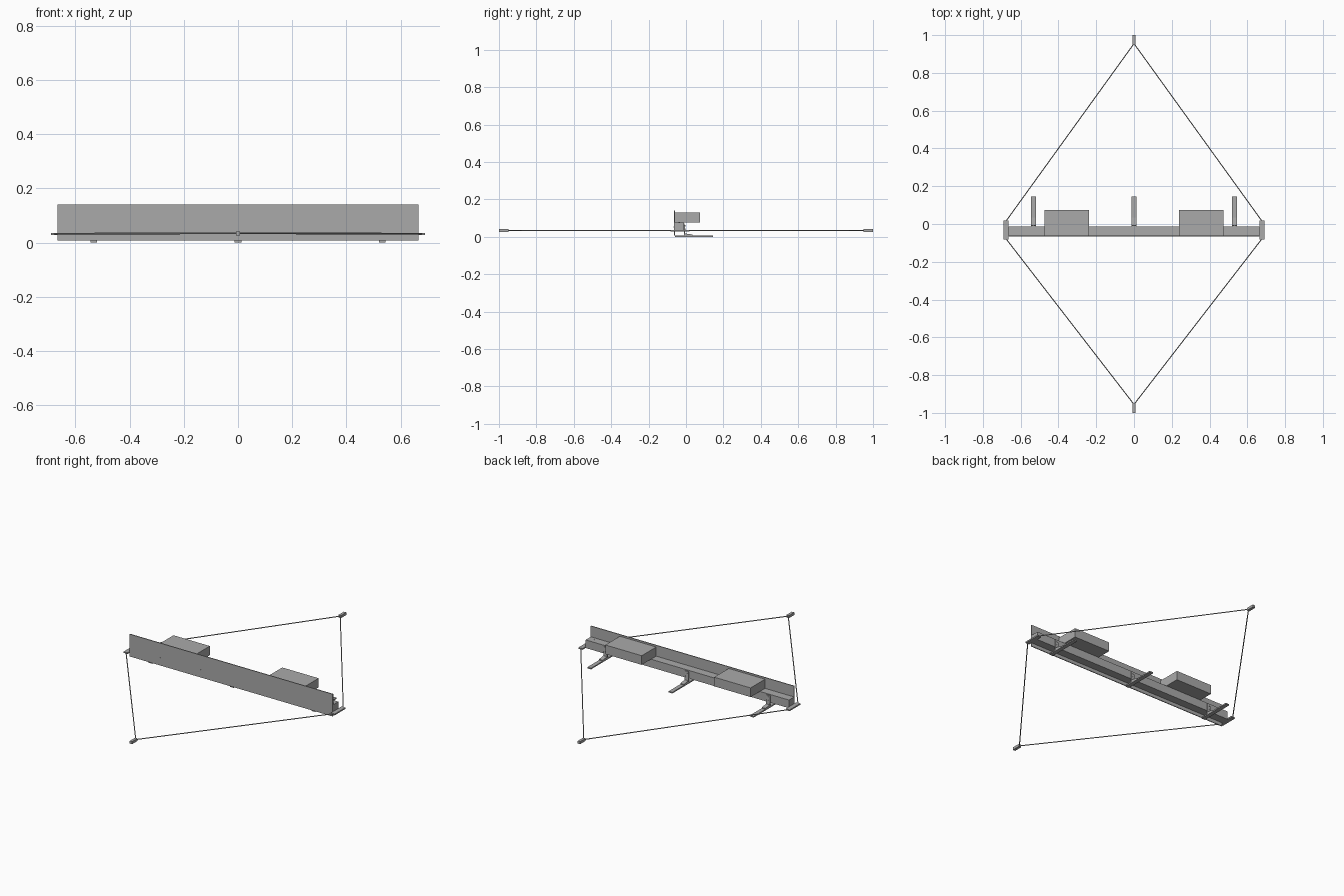
import bpy, bmesh
from mathutils import Vector

if "Cube" in bpy.data.objects:
    bpy.data.objects.remove(bpy.data.objects["Cube"])

grey = bpy.data.materials.new("plain grey")
grey.use_nodes = True
grey.diffuse_color = (0.4, 0.4, 0.4, 1)
grey.node_tree.nodes["Principled BSDF"].inputs["Base Color"].default_value = (0.4, 0.4, 0.4, 1)


def finish(name, bm):
    bmesh.ops.recalc_face_normals(bm, faces=bm.faces)
    mesh = bpy.data.meshes.new(name)
    bm.to_mesh(mesh)
    bm.free()
    mesh.materials.append(grey)
    obj = bpy.data.objects.new(name, mesh)
    bpy.context.collection.objects.link(obj)
    return obj


def box(name, x, y, z):
    bm = bmesh.new()
    bmesh.ops.create_cube(bm, size=1)
    for v in bm.verts:
        v.co = [r[0] if c < 0 else r[1] for c, r in zip(v.co, (x, y, z))]
    return finish(name, bm)


def rod(name, a, b, radius, sides=8):
    a, b = Vector(a), Vector(b)
    bm = bmesh.new()
    bmesh.ops.create_cone(bm, cap_ends=True, segments=sides, radius1=radius,
                          radius2=radius, depth=(b - a).length)
    turn = (b - a).to_track_quat("Z", "Y")
    for v in bm.verts:
        v.co = turn @ v.co + (a + b) / 2
    return finish(name, bm)


def extrude_x(name, points, x0, x1):
    bm = bmesh.new()
    face = bm.faces.new([bm.verts.new((x0, y, z)) for y, z in points])
    new = bmesh.ops.extrude_face_region(bm, geom=[face])["geom"]
    moved = [v for v in new if isinstance(v, bmesh.types.BMVert)]
    bmesh.ops.translate(bm, verts=moved, vec=(x1 - x0, 0, 0))
    return finish(name, bm)


# Front board and the beam behind it
box("front_panel", (-0.665, 0.665), (-0.065, -0.06), (0.008, 0.14))
box("rear_beam", (-0.665, 0.665), (-0.06, -0.012), (0.028, 0.076))

# Flat feet with a bent upright fixed to the beam
for label, x in (("right", -0.532), ("middle", 0), ("left", 0.532)):
    box(f"{label}_foot", (x - 0.012, x + 0.012), (-0.058, 0.145), (0, 0.007))
    extrude_x(f"{label}_foot_bracket",
              [(-0.012, 0.007), (0.035, 0.007), (0.035, 0.012), (-0.005, 0.018),
               (-0.007, 0.07), (-0.012, 0.07)], x - 0.012, x + 0.012)
    for z in (0.04, 0.06):
        rod(f"{label}_foot_bolt", (x, -0.008, z), (x, -0.004, z), 0.004)

# Equipment boxes, end bars and cables on both sides
for label, s in (("right", -1), ("left", 1)):
    box(f"{label}_equipment_box", sorted((s * 0.237, s * 0.475)), (-0.06, 0.075), (0.076, 0.13))
    box(f"{label}_end_bar", sorted((s * 0.665, s * 0.69)), (-0.082, 0.018), (0.028, 0.036))
    for end, e, y in (("front", -1, -0.075), ("back", 1, 0.012)):
        rod(f"{label}_{end}_cable", (s * 0.68, y, 0.033), (0, e * 0.955, 0.034), 0.003, 6)
    for x in (0.065, 0.2, 0.335, 0.465, 0.6):
        rod(f"{label}_panel_bolt", (s * x, -0.0655, 0.052), (s * x, -0.064, 0.052), 0.003)
    rod(f"{label}_beam_bolt", (s * 0.63, -0.036, 0.075), (s * 0.63, -0.036, 0.078), 0.004)

# Anchor bars at the cable corners
for label, e in (("front", -1), ("back", 1)):
    box(f"{label}_anchor_bar", (-0.008, 0.008), sorted((e * 0.95, e)), (0.026, 0.041))
